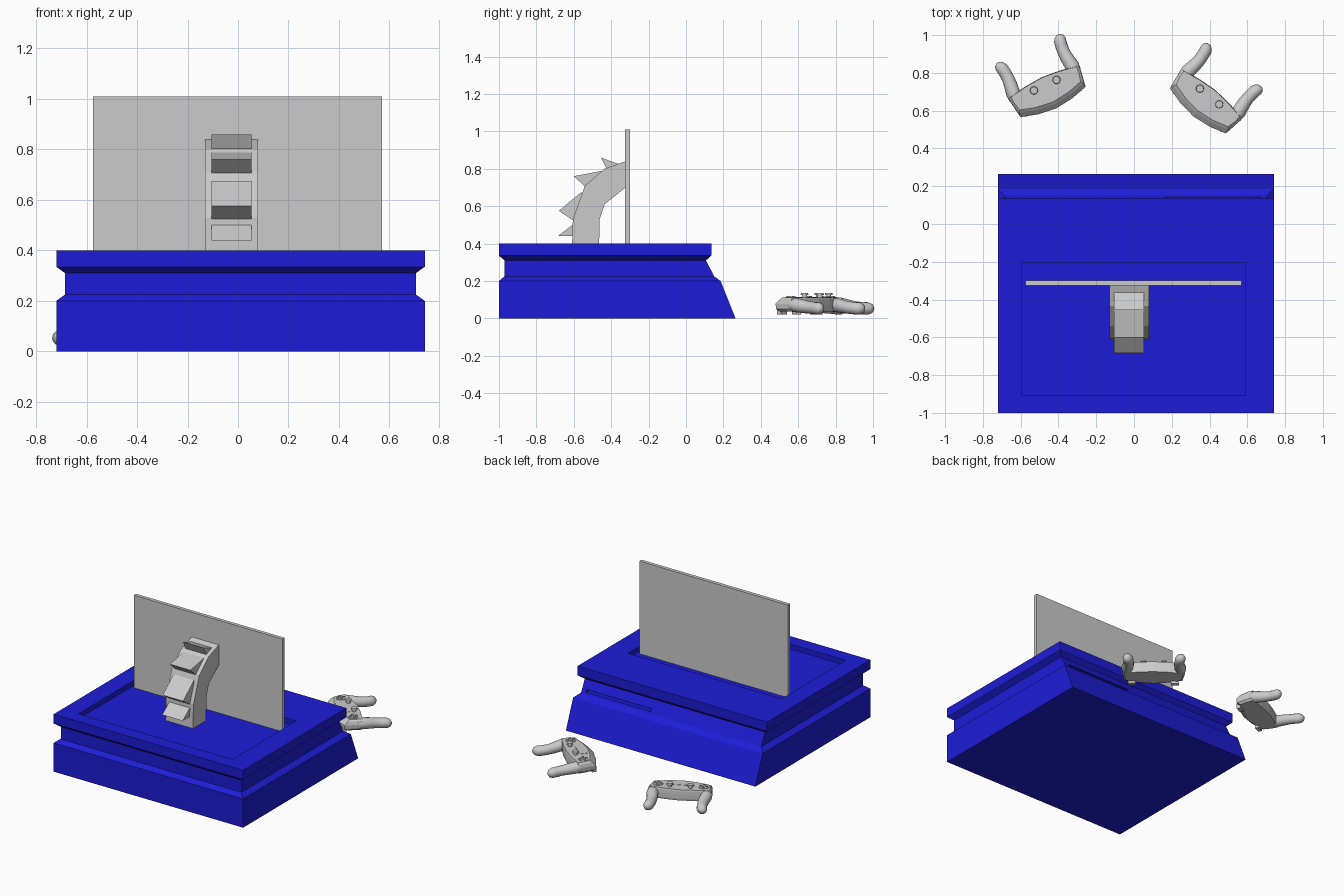
import bpy, bmesh
from math import sin, cos, pi, radians
from mathutils import Matrix, Vector

if "Cube" in bpy.data.objects:
    bpy.data.objects.remove(bpy.data.objects["Cube"])

blue = bpy.data.materials.new("blue_plastic")
blue.diffuse_color = (0.012, 0.012, 0.68, 1)
blue.use_nodes = True
blue.node_tree.nodes["Principled BSDF"].inputs["Base Color"].default_value = blue.diffuse_color


def loft(name, loops, mat=None, smooth=False, matrix=None):
    """Skin a stack of equal-length point loops and cap both ends."""
    bm = bmesh.new()
    rings = [[bm.verts.new(p) for p in loop] for loop in loops]
    n = len(rings[0])
    for a, b in zip(rings, rings[1:]):
        for i in range(n):
            j = (i + 1) % n
            bm.faces.new((a[i], a[j], b[j], b[i]))
    bm.faces.new(rings[0][::-1])
    bm.faces.new(rings[-1])
    bmesh.ops.recalc_face_normals(bm, faces=bm.faces)
    mesh = bpy.data.meshes.new(name)
    bm.to_mesh(mesh)
    bm.free()
    for p in mesh.polygons:
        p.use_smooth = smooth
    ob = bpy.data.objects.new(name, mesh)
    bpy.context.collection.objects.link(ob)
    if mat:
        mesh.materials.append(mat)
    if matrix:
        ob.matrix_world = matrix
    return ob


def rect(x0, x1, y0, y1, z):
    return [(x0, y0, z), (x1, y0, z), (x1, y1, z), (x0, y1, z)]


def box(name, x0, x1, y0, y1, z0, z1, mat=None, matrix=None):
    return loft(name, [rect(x0, x1, y0, y1, z0), rect(x0, x1, y0, y1, z1)], mat, False, matrix)


def side_profile(name, pts, x0, x1):
    """Extrude a (y, z) outline across x."""
    return loft(name, [[(x, y, z) for y, z in pts] for x in (x0, x1)])


def disc(name, x, y, r, z0, z1, matrix, n=20, r_top=None):
    rr = (r, r if r_top is None else r_top)
    return loft(name, [[(x + q * cos(2 * pi * i / n), y + q * sin(2 * pi * i / n), z) for i in range(n)]
                       for q, z in zip(rr, (z0, z1))], None, False, matrix)


# Console base: stepped plinth with waist, top slab and sunken tray
base = loft("console_base", [
    rect(-0.72, 0.74, -1.0, 0.265, 0.0),
    rect(-0.72, 0.74, -1.0, 0.185, 0.20),
    rect(-0.685, 0.705, -0.97, 0.15, 0.225),
    rect(-0.685, 0.705, -0.97, 0.107, 0.31),
    rect(-0.72, 0.74, -1.0, 0.135, 0.335),
    rect(-0.72, 0.74, -1.0, 0.135, 0.40),
    rect(-0.595, 0.59, -0.905, -0.205, 0.40),
    rect(-0.595, 0.59, -0.905, -0.205, 0.365)], blue)

# Disc slot cut in the sloped back
cutter = box("slot_cutter", 0.17, 0.67, 0.10, 0.20, 0.238, 0.254)
cutter.hide_render = True
mod = base.modifiers.new("slot", 'BOOLEAN')
mod.operation, mod.solver, mod.object = 'DIFFERENCE', 'EXACT', cutter
bpy.context.view_layer.objects.active = base
base.select_set(True)
bpy.ops.object.modifier_apply(modifier="slot")
bpy.data.objects.remove(cutter)

# Upright screen panel
box("screen_panel", -0.575, 0.57, -0.325, -0.30, 0.365, 1.01)

# Curved support arm
side_profile("support_arm", [
    (-0.61, 0.365), (-0.605, 0.53), (-0.54, 0.71), (-0.435, 0.80), (-0.322, 0.84),
    (-0.322, 0.70), (-0.435, 0.61), (-0.462, 0.53), (-0.465, 0.365)], -0.13, 0.08)

# Spikes along the arm: tip, upper root, lower root, plus a buried point
for i, (tip, up, low) in enumerate([
        ((-0.685, 0.44), (-0.607, 0.50), (-0.608, 0.44)),
        ((-0.68, 0.575), (-0.56, 0.675), (-0.605, 0.525)),
        ((-0.60, 0.76), (-0.44, 0.79), (-0.54, 0.705)),
        ((-0.455, 0.86), (-0.36, 0.825), (-0.425, 0.80))]):
    inner = ((up[0] + low[0]) / 2 + 0.03, (up[1] + low[1]) / 2 - 0.03)
    side_profile(f"arm_spike_{i + 1}", [tip, up, inner, low], -0.105, 0.053)


def gamepad(tag, x, y, angle):
    m = Matrix.Translation((x, y, 0)) @ Matrix.Rotation(radians(angle), 4, 'Z')

    def outline(z, front, grow):
        half = [(0.0, -front), (0.10, 0.012 - front), (0.19, 0.038 - front), (0.203, -0.02),
                (0.205, 0.02), (0.10, 0.038), (0.0, 0.046)]
        full = half + [(-px, py) for px, py in half[-2:0:-1]]
        return [(px * grow, py * grow, z) for px, py in full]

    # Body shell
    loft(f"{tag}_body", [outline(0.036, 0.118, 0.93), outline(0.05, 0.136, 0.99), outline(0.078, 0.136, 1.0),
                         outline(0.10, 0.115, 0.98), outline(0.111, 0.105, 0.93)], None, False, m)
    for s, side in ((-1, "left"), (1, "right")):
        # Handgrip: tube through (u, v, z, radius) stations
        st = [(0.165, -0.03, 0.073, 0.030), (0.170, 0.0, 0.072, 0.037), (0.172, 0.035, 0.07, 0.038),
              (0.166, 0.075, 0.064, 0.036), (0.163, 0.115, 0.058, 0.033), (0.166, 0.155, 0.054, 0.033),
              (0.171, 0.185, 0.053, 0.033), (0.174, 0.203, 0.053, 0.025), (0.175, 0.214, 0.053, 0.009)]
        loft(f"{tag}_{side}_grip", [[(s * (u + r * cos(2 * pi * i / 16)), v, z + r * sin(2 * pi * i / 16))
                                     for i in range(16)] for u, v, z, r in st], None, True, m)
        # Trigger under the front edge
        box(f"{tag}_{side}_trigger", s * 0.14 - 0.025, s * 0.14 + 0.025, -0.108, -0.08, 0.02, 0.06, None, m)
        # Thumb stick
        disc(f"{tag}_{side}_stick_stem", s * 0.066, 0.0, 0.013, 0.105, 0.126, m)
        disc(f"{tag}_{side}_stick_cap", s * 0.066, 0.0, 0.021, 0.125, 0.136, m, r_top=0.019)
        # Button cluster on a shallow disc
        cx, cy = s * 0.146, -0.028
        disc(f"{tag}_{side}_button_plate", cx, cy, 0.033, 0.106, 0.114, m, 24)
        for k in range(4):
            a = k * pi / 2
            disc(f"{tag}_{side}_button_{k + 1}", cx + 0.019 * cos(a), cy + 0.019 * sin(a), 0.0085,
                 0.112, 0.12, m, 12 if s > 0 else 4)
    # Touch pad
    box(f"{tag}_touch_pad", -0.07, 0.07, -0.085, -0.028, 0.108, 0.113, None, m)


gamepad("gamepad_a", -0.47, 0.735, 25)
gamepad("gamepad_b", 0.40, 0.675, -39)
